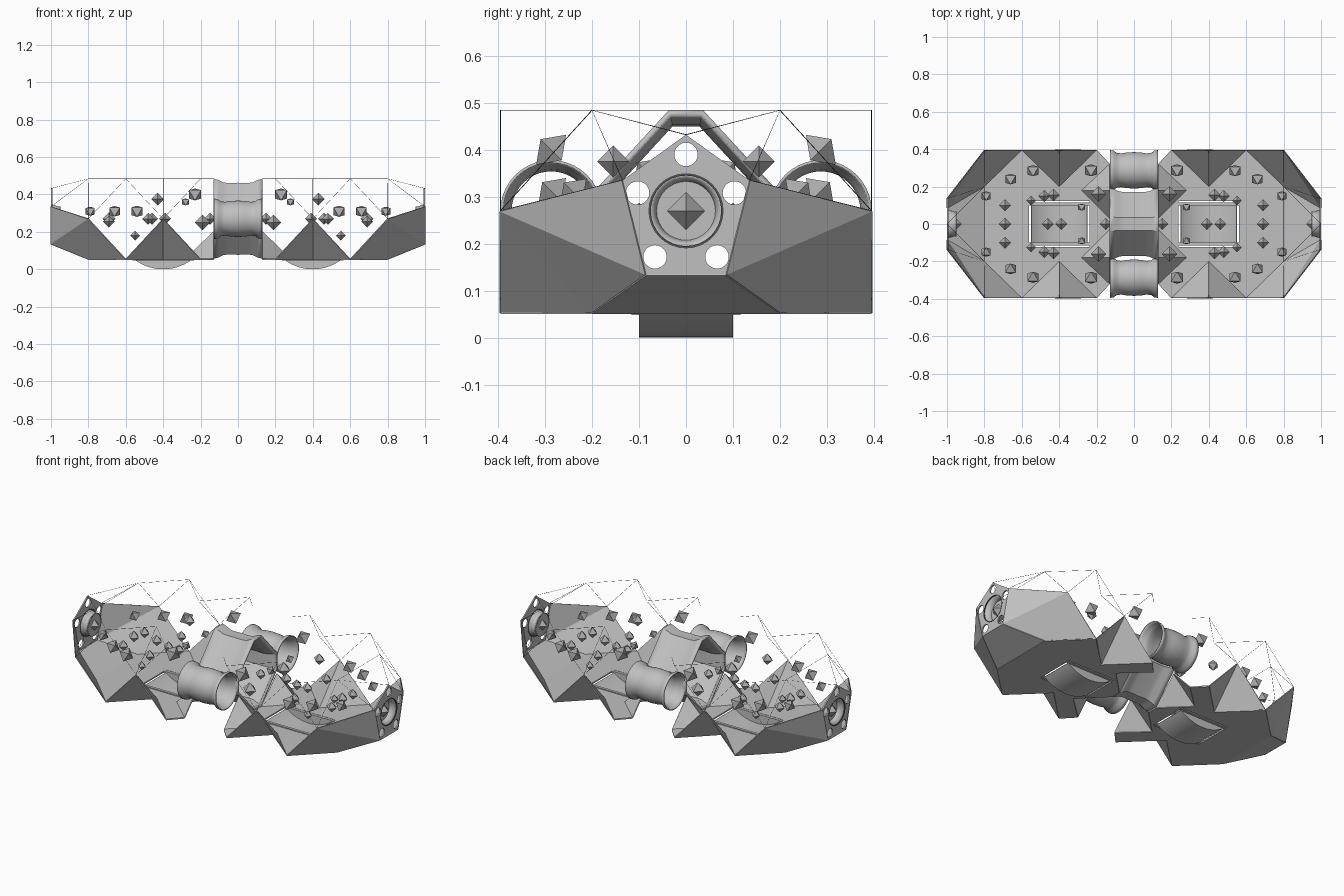
import bpy
import bmesh
from math import sin, cos, pi, sqrt
from mathutils import Matrix

if "Cube" in bpy.data.objects:
    bpy.data.objects.remove(bpy.data.objects["Cube"])


def material(name, value):
    m = bpy.data.materials.new(name)
    m.use_nodes = True
    col = (value, value, value, 1)
    m.diffuse_color = col
    m.node_tree.nodes["Principled BSDF"].inputs["Base Color"].default_value = col
    return m


GREY = material("hull grey", 0.53)
CRYSTAL = material("crystal grey", 0.42)
DARK = material("frame dark grey", 0.08)
W, LOW, MID, TOP = 0.395, 0.054, 0.27, 0.484   # half width and hull levels


def finish(name, bm, axes=(), thick=0.0, smooth=False, mat=GREY):
    """Turn a bmesh into an object with optional thickness and mirroring."""
    bmesh.ops.recalc_face_normals(bm, faces=bm.faces)
    me = bpy.data.meshes.new(name)
    bm.to_mesh(me)
    bm.free()
    me.materials.append(mat)
    ob = bpy.data.objects.new(name, me)
    bpy.context.collection.objects.link(ob)
    if thick:
        s = ob.modifiers.new("thickness", "SOLIDIFY")
        s.thickness, s.offset = thick, 0
    if axes:
        m = ob.modifiers.new("mirror", "MIRROR")
        m.use_axis = ["x" in axes, "y" in axes, False]
        m.use_mirror_merge = False
    if smooth:
        bpy.ops.object.select_all(action="DESELECT")
        ob.select_set(True)
        bpy.context.view_layer.objects.active = ob
        bpy.ops.object.shade_smooth_by_angle(angle=0.6)


def panels(name, polys, axes="xy", thick=0.006):
    bm = bmesh.new()
    for p in polys:
        bm.faces.new([bm.verts.new(co) for co in p])
    bmesh.ops.remove_doubles(bm, verts=bm.verts, dist=0.0001)
    finish(name, bm, axes, thick)


def sheet(name, loops, normal, thick=0.008, mat=GREY):
    """Flat sheet from an outline followed by hole outlines."""
    bm = bmesh.new()
    for loop in loops:
        vs = [bm.verts.new(co) for co in loop]
        for a, b in zip(vs, vs[1:] + vs[:1]):
            bm.edges.new((a, b))
    bmesh.ops.triangle_fill(bm, use_beauty=True, use_dissolve=False,
                            edges=bm.edges[:], normal=normal)
    finish(name, bm, "x", thick, mat=mat)


def loft(name, rings, axes="", thick=0.006, closed=True, smooth=True):
    bm = bmesh.new()
    rows = [[bm.verts.new(co) for co in r] for r in rings]
    n = len(rows[0])
    for a, b in zip(rows, rows[1:]):
        for i in range(n if closed else n - 1):
            j = (i + 1) % n
            bm.faces.new((a[i], a[j], b[j], b[i]))
    finish(name, bm, axes, thick, smooth)


def circle(x, y, z, r, n=32):
    return [(x, y + r * cos(2 * pi * i / n), z + r * sin(2 * pi * i / n))
            for i in range(n)]


# Floor with a zigzag rim, inner notches and a rectangular well
half = [(-0.8, 0.2), (-0.6, W), (-0.4, 0.2), (-0.2, W),
        (-0.13, 0.32), (-0.28, 0.18), (-0.13, 0.03)]
rim = half + [(x, -y) for x, y in reversed(half)]
well = [(-0.562, 0.122), (-0.238, 0.122), (-0.238, -0.122), (-0.562, -0.122)]
sheet("floor", [[(x, y, LOW) for x, y in o] for o in (rim, well)], (0, 0, 1))

# Curved trough under each well
R, steps = 0.25, 20
arc = []
for i in range(steps + 1):
    x = -0.15 + 0.3 * i / steps
    arc.append((x - 0.4, R + 0.002 - sqrt(R * R - x * x)))
loft("trough", [[(x, y, z) for x, z in arc] for y in (-0.1, 0.1)],
     "x", 0.004, closed=False, smooth=False)
bm = bmesh.new()
for y in (-0.1, 0.1):
    bm.faces.new([bm.verts.new((x, y, z)) for x, z in arc])
finish("trough_cheeks", bm, "x")

# Low rim along both sides of each well
bm = bmesh.new()
for cy in (0.108, -0.108):
    r = bmesh.ops.create_cube(bm, size=1)
    bmesh.ops.scale(bm, vec=(0.33, 0.016, 0.012), verts=r["verts"])
    bmesh.ops.translate(bm, vec=(-0.4, cy, LOW), verts=r["verts"])
finish("well_rim", bm, "x")

# Lower hull facets: end chamfers, side notches, inner notches, end slopes
side = (-0.8, W, MID)
toe = (-0.8, 0.2, LOW)
shoulder = (-1, 0.135, 0.335)
foot = (-1, 0.085, 0.135)
peak, valley = (-0.4, W, MID), (-0.4, 0.2, LOW)
pit, ridge = (-0.28, 0.18, LOW), (-0.13, 0.18, 0.2)
panels("hull_facets", [
    [side, (-0.6, W, LOW), toe],
    [side, toe, foot],
    [side, foot, shoulder],
    [peak, (-0.6, W, LOW), valley],
    [peak, valley, (-0.2, W, LOW)],
    [pit, (-0.13, 0.03, LOW), ridge],
    [pit, ridge, (-0.13, 0.32, LOW)],
])
panels("end_slope", [[toe, foot, (-1, -0.085, 0.135), (-0.8, -0.2, LOW)]], "x")

# Pentagonal end plate with a round doorway and five corner holes
penta = [(-0.996, y, z) for y, z in
         ((0, 0.432), (0.135, 0.335), (0.085, 0.135), (-0.085, 0.135), (-0.135, 0.335))]
holes = [circle(-0.996, y, z, 0.025, 20) for y, z in
         ((0, 0.39), (0.103, 0.308), (0.066, 0.172), (-0.066, 0.172), (-0.103, 0.308))]
sheet("end_plate", [penta, circle(-0.996, 0, MID, 0.078)] + holes, (1, 0, 0))
sheet("door_ring", [circle(-0.996, 0, MID, r) for r in (0.08, 0.075)], (1, 0, 0),
      thick=0.009, mat=DARK)
loft("door_collar", [circle(x, 0, MID, r) for x, r in
     ((-0.995, 0.075), (-0.96, 0.064), (-0.95, 0.064))], "x", 0.003)
sheet("door", [circle(-0.955, 0, MID, 0.066)], (1, 0, 0), thick=0.004)

# Two flared side tubes joining the halves
flare = ((-0.128, 0.108), (-0.11, 0.106), (-0.095, 0.094), (-0.07, 0.09),
         (-0.04, 0.095), (0, 0.097))
flare = flare + tuple((-x, r) for x, r in reversed(flare[:-1]))
loft("side_tube", [circle(x, 0.287, MID, r - 0.003, 40) for x, r in flare], "y")

# Faceted central passage, gently pinched in the middle
quarter = [(0.035, 0.208), (0.185, 0.045)]
upper = quarter + [(y, -z) for y, z in reversed(quarter)]
outline = upper + [(-y, -z) for y, z in upper]
pinch = [(-0.13, 1), (-0.105, 0.97), (-0.08, 0.91), (-0.05, 0.89), (0, 0.9)]
pinch += [(-x, s) for x, s in reversed(pinch[:-1])]
loft("central_passage", [[(x, y * s, MID + z * s) for y, z in outline]
                         for x, s in pinch], thick=0.012)

# Thin frame of the open upper facets
crown, roof = (-0.6, W, TOP), (-0.8, 0.2, TOP)
inner, dip = (-0.2, W, TOP), (-0.4, 0.2, TOP)
paths = [
    [side, crown, peak, inner, (-0.13, 0.32, TOP)],
    [side, roof, crown, dip, inner],
    [shoulder, roof, (-1, 0, 0.432)],
    [side, shoulder],
    [dip, peak],
    [roof, (-0.8, 0, TOP)],
]
cu = bpy.data.curves.new("upper_frame", "CURVE")
cu.dimensions = "3D"
cu.bevel_depth, cu.bevel_resolution = 0.0009, 0
cu.materials.append(DARK)
for sx in (1, -1):
    for sy in (1, -1):
        for path in paths:
            sp = cu.splines.new("POLY")
            sp.points.add(len(path) - 1)
            for pt, (x, y, z) in zip(sp.points, path):
                pt.co = (x * sx, y * sy, z, 1)
bpy.context.collection.objects.link(bpy.data.objects.new("upper_frame", cu))


# Floating octahedral crystals, upright or tipped onto an edge
def crystals(name, spots, axes, tipped=False):
    bm = bmesh.new()
    turn = Matrix.Rotation(pi / 4, 4, "X") @ Matrix.Rotation(pi / 4, 4, "Z")
    for x, y, z, r in spots:
        spin = turn if tipped else Matrix.Identity(4)
        bmesh.ops.create_uvsphere(bm, u_segments=4, v_segments=2, radius=r,
                                  matrix=Matrix.Translation((x, y, z)) @ spin)
    finish(name, bm, axes, mat=CRYSTAL)


crystals("paired_crystals", [
    (-0.43, 0.155, 0.375, 0.034), (-0.48, 0.15, 0.27, 0.032),
    (-0.19, 0.16, 0.25, 0.042), (-0.69, 0.1, 0.255, 0.032),
    (-0.55, 0.125, 0.18, 0.026)], "xy")
crystals("middle_crystals", [
    (-0.69, 0, MID, 0.034), (-0.46, 0, MID, 0.032),
    (-0.39, 0, MID, 0.032), (-0.15, 0, MID, 0.032), (-0.96, 0, MID, 0.04)], "x")
crystals("tipped_crystals", [
    (-0.23, 0.287, 0.4, 0.045), (-0.54, 0.285, 0.31, 0.042),
    (-0.66, 0.24, 0.31, 0.04), (-0.79, 0.15, 0.31, 0.034),
    (-0.28, 0.09, 0.36, 0.026)], "xy", tipped=True)
